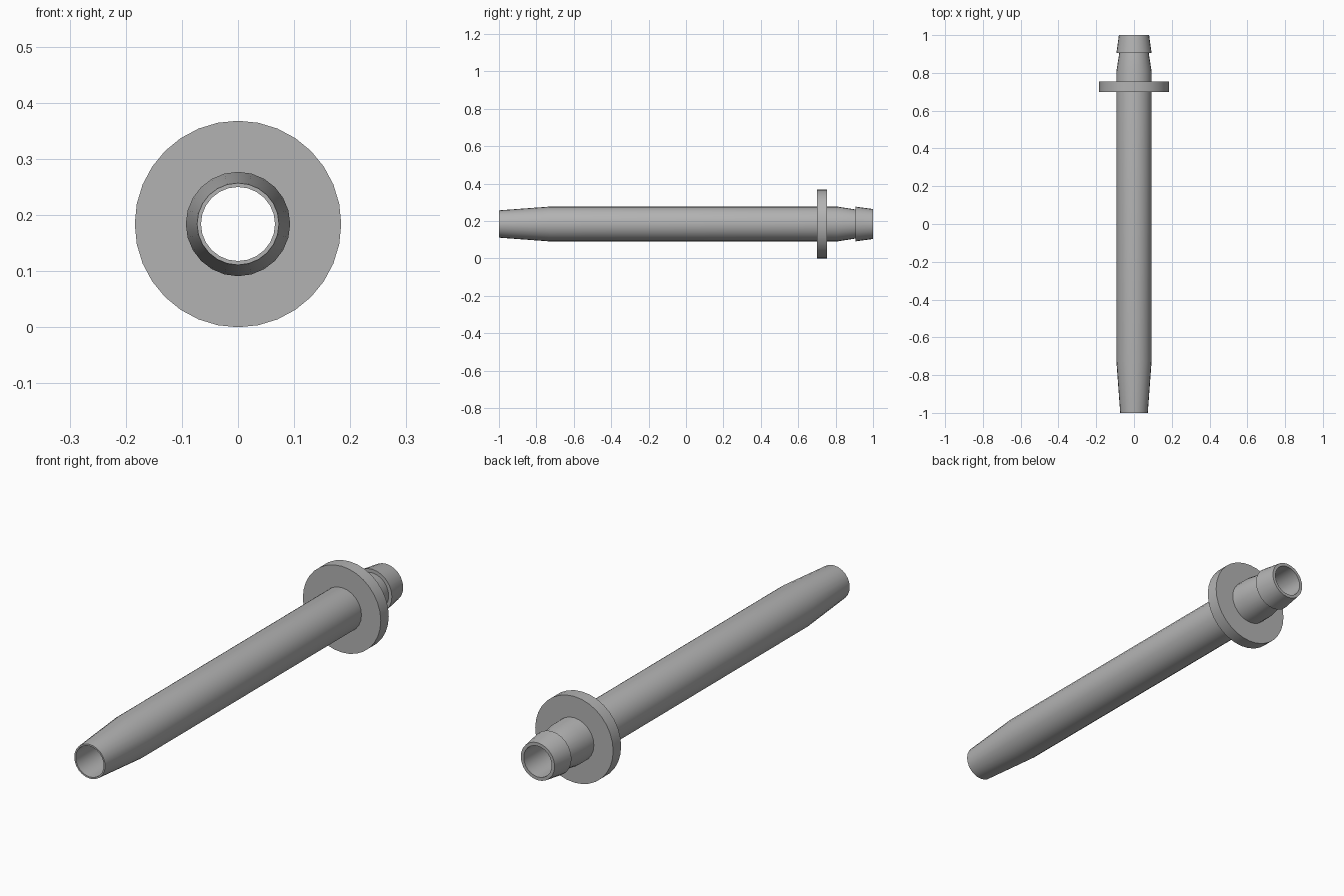
import bpy
import bmesh
from math import cos, sin, tau, radians

cube = bpy.data.objects.get("Cube")
if cube:
    bpy.data.objects.remove(cube, do_unlink=True)

AXIS_Z = 0.184

grey = bpy.data.materials.new("plain grey")
grey.use_nodes = True
colour = (0.45, 0.45, 0.45, 1)
grey.diffuse_color = colour
grey.node_tree.nodes["Principled BSDF"].inputs["Base Color"].default_value = colour


def lathe(name, profile, sides):
    """Spin a closed (y, radius) profile around the long axis."""
    bm = bmesh.new()
    rings = []
    for y, r in profile:
        angles = [tau * i / sides for i in range(sides)]
        rings.append([bm.verts.new((r * sin(a), y, r * cos(a))) for a in angles])
    for k, ring in enumerate(rings):
        after = rings[(k + 1) % len(rings)]
        for i in range(sides):
            j = (i + 1) % sides
            bm.faces.new((ring[i], ring[j], after[j], after[i]))
    bmesh.ops.recalc_face_normals(bm, faces=bm.faces)
    mesh = bpy.data.meshes.new(name)
    bm.to_mesh(mesh)
    bm.free()
    mesh.materials.append(grey)
    obj = bpy.data.objects.new(name, mesh)
    obj.location.z = AXIS_Z
    bpy.context.collection.objects.link(obj)
    bpy.ops.object.select_all(action="DESELECT")
    obj.select_set(True)
    bpy.context.view_layer.objects.active = obj
    bpy.ops.object.shade_smooth_by_angle(angle=radians(30))
    # Keep the end rims, shoulders and taper bends crisp
    return obj


# Hollow tube: tapered nose, straight barrel, narrowed neck, barbed end, bore
BORE = 0.066
lathe("hollow_tube", [
    (-1.0, 0.073), (-0.73, 0.093), (0.81, 0.093), (0.905, 0.078),
    (0.905, 0.093), (1.0, 0.08), (1.0, BORE), (-1.0, BORE),
], 24)

# Round flange seated on the tube
lathe("flange", [(0.70, 0.184), (0.754, 0.184), (0.754, 0.088), (0.70, 0.088)], 32)
